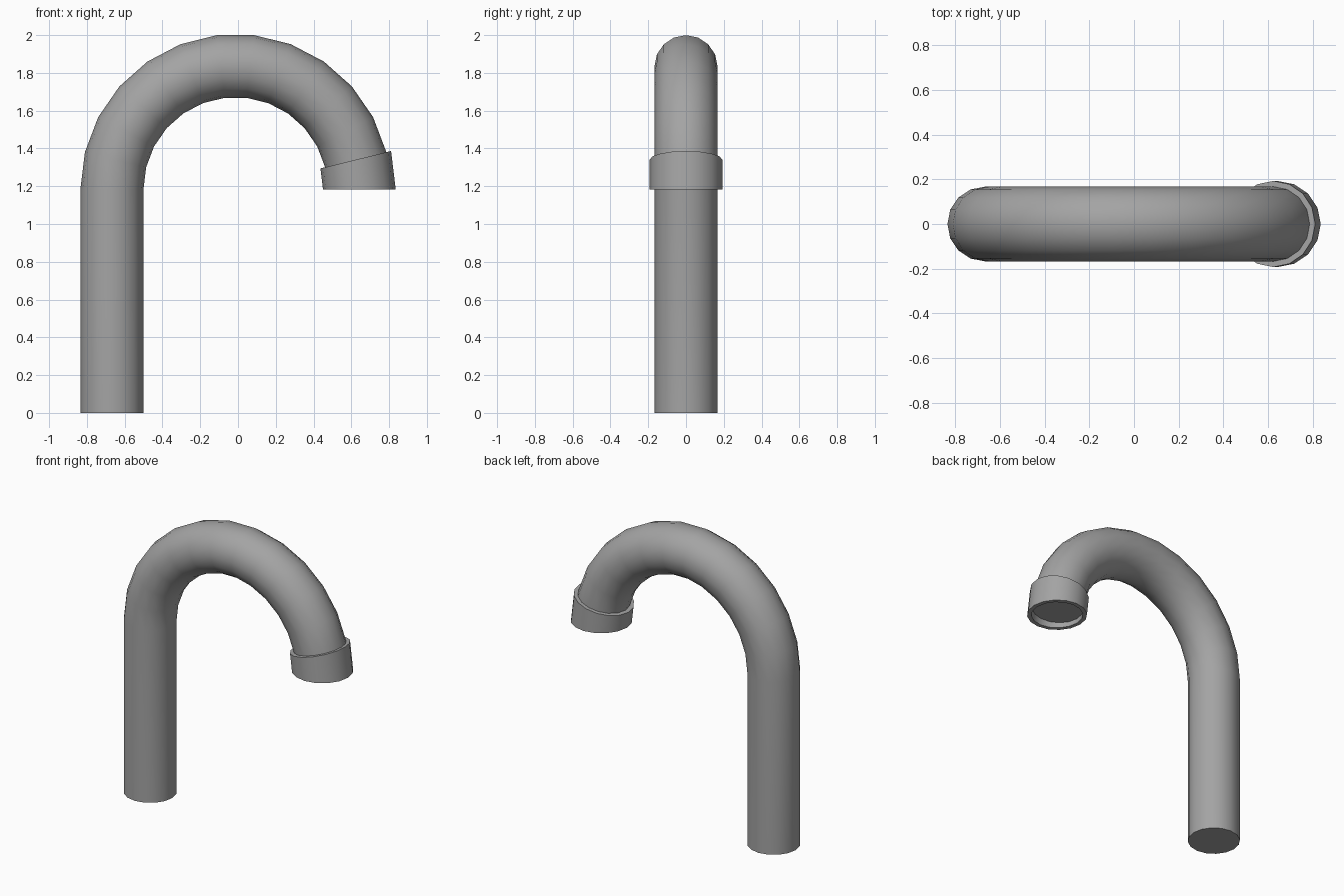
import bpy, bmesh, math
from mathutils import Vector

if "Cube" in bpy.data.objects:
    bpy.data.objects.remove(bpy.data.objects["Cube"])

SIDES = 16
CENTRE = Vector((-0.0125, 0, 1.1835))   # centre of the bend
BEND = 0.655                            # bend radius of the centreline
PIPE_R, COLLAR_R = 0.167, 0.1925
STEP = math.pi / 13

# dark grey metal
metal = bpy.data.materials.new("dark_metal")
metal.diffuse_color = (0.37, 0.37, 0.37, 1)
metal.use_nodes = True
metal.node_tree.nodes["Principled BSDF"].inputs["Base Color"].default_value = metal.diffuse_color


def ring(bm, angle, radius, drop=0.0):
    """Circle of vertices across the bend at the given angle (0 = left)."""
    out = Vector((-math.cos(angle), 0, math.sin(angle)))
    verts = []
    for i in range(SIDES):
        a = 2 * math.pi * i / SIDES
        p = CENTRE + out * (BEND + radius * math.cos(a))
        p += Vector((0, radius * math.sin(a), -drop))
        verts.append(bm.verts.new(p))
    return verts


def bridge(bm, r1, r2):
    for i in range(SIDES):
        j = (i + 1) % SIDES
        bm.faces.new((r1[i], r1[j], r2[j], r2[i]))


def finish(bm, name):
    bmesh.ops.recalc_face_normals(bm, faces=bm.faces)
    mesh = bpy.data.meshes.new(name)
    bm.to_mesh(mesh)
    bm.free()
    mesh.materials.append(metal)
    obj = bpy.data.objects.new(name, mesh)
    bpy.context.collection.objects.link(obj)
    bpy.ops.object.select_all(action='DESELECT')
    obj.select_set(True)
    bpy.context.view_layer.objects.active = obj
    bpy.ops.object.shade_smooth_by_angle(angle=math.radians(40))


# curved pipe: straight riser, bend, and an end cap recessed in the collar
bm = bmesh.new()
rings = [ring(bm, 0, PIPE_R, CENTRE.z)]
rings += [ring(bm, k * STEP, PIPE_R) for k in range(13)]
rings.append(ring(bm, 12.7 * STEP, PIPE_R))
for a, b in zip(rings, rings[1:]):
    bridge(bm, a, b)
bm.faces.new(rings[0])
bm.faces.new(rings[-1])
finish(bm, "pipe")

# collar around the open end: a wedge-shaped ring over the last bend segment
bm = bmesh.new()
loop = [ring(bm, k * STEP, r) for k, r in
        ((12, PIPE_R - 0.002), (12, COLLAR_R), (13, COLLAR_R), (13, PIPE_R - 0.002))]
for k in range(4):
    bridge(bm, loop[k], loop[(k + 1) % 4])
finish(bm, "end_collar")
